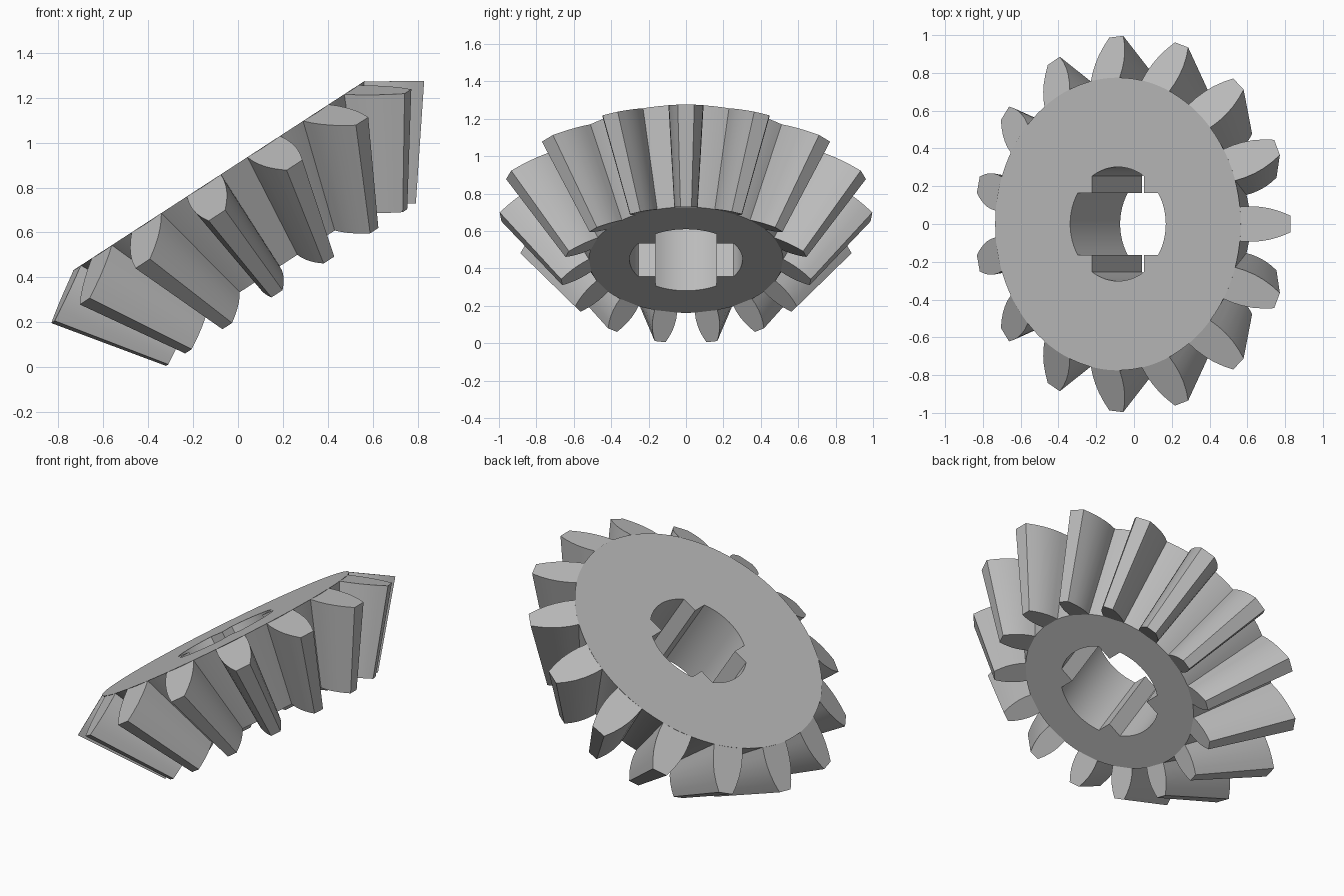
import bpy, bmesh, math
from mathutils import Matrix, Vector

cube = bpy.data.objects.get("Cube")
if cube:
    bpy.data.objects.remove(cube)

TEETH = 15
RIM = 0.775        # radius of the large face
APEX = 1.473       # distance from large face to the cone apex
SHRINK = 0.67      # size of the small end relative to the large end
DEPTH = APEX * (1 - SHRINK)
TILT = Matrix.Translation((-0.085, 0, 0.853)) @ Matrix.Rotation(math.radians(-33), 4, 'Y')

grey = bpy.data.materials.new("light_grey")
grey.use_nodes = True
grey.diffuse_color = (0.5, 0.5, 0.5, 1)
grey.node_tree.nodes["Principled BSDF"].inputs["Base Color"].default_value = (0.5, 0.5, 0.5, 1)


def make_object(name, bm):
    bmesh.ops.recalc_face_normals(bm, faces=bm.faces)
    mesh = bpy.data.meshes.new(name)
    bm.to_mesh(mesh)
    bm.free()
    mesh.materials.append(grey)
    obj = bpy.data.objects.new(name, mesh)
    bpy.context.collection.objects.link(obj)
    obj.matrix_world = TILT
    return obj


def loft(bm, top, bottom):
    """Closed solid between two matching outlines."""
    a = [bm.verts.new(p) for p in top]
    b = [bm.verts.new(p) for p in bottom]
    bm.faces.new(a)
    bm.faces.new(b[::-1])
    for i in range(len(a)):
        j = (i + 1) % len(a)
        bm.faces.new((a[i], b[i], b[j], a[j]))


def activate(obj):
    bpy.ops.object.select_all(action='DESELECT')
    obj.select_set(True)
    bpy.context.view_layer.objects.active = obj


def ring(radius, z, count=96):
    return [(radius * math.cos(math.tau * i / count),
             radius * math.sin(math.tau * i / count), z) for i in range(count)]


# Conical body
bm = bmesh.new()
loft(bm, ring(RIM, 0), ring(RIM * SHRINK, -DEPTH))
body = make_object("gear_body", bm)

# Cross-shaped axle hole with rounded arm ends
HOLE, ARM = 0.302, 0.163
half = math.asin(ARM / HOLE)
outline = []
for k in range(4):
    turn = k * math.pi / 2
    for i in range(13):
        a = turn - half + 2 * half * i / 12
        outline.append((HOLE * math.cos(a), HOLE * math.sin(a)))
    corner = turn + math.pi / 4
    outline.append((ARM * math.sqrt(2) * math.cos(corner), ARM * math.sqrt(2) * math.sin(corner)))
bm = bmesh.new()
loft(bm, [(x, y, 0.2) for x, y in outline], [(x, y, -DEPTH - 0.2) for x, y in outline])
cutter = make_object("axle_hole_cutter", bm)
cutter.hide_render = True

cut = body.modifiers.new("axle_hole", 'BOOLEAN')
cut.operation = 'DIFFERENCE'
cut.solver = 'EXACT'
cut.object = cutter
activate(body)
bpy.ops.object.modifier_apply(modifier=cut.name)
bpy.data.objects.remove(cutter)

# Tapered teeth: flank half-widths from root to tip
FLANK = [(0, 0.091), (0.2, 0.094), (0.4, 0.091), (0.6, 0.082), (0.8, 0.066), (1, 0.044)]
side = []
for t, w in FLANK:
    root = math.sqrt(RIM ** 2 - w ** 2)
    side.append(Vector((root + (0.997 - root) * t, w, -0.144 * t)))
big = side + [Vector((p.x, -p.y, p.z)) for p in reversed(side)]
apex = Vector((0, 0, -APEX))
small = [apex + (p - apex) * SHRINK for p in big]
# Roots are sunk into the body
w = FLANK[0][1]
big += [Vector((0.73, -w, -0.02)), Vector((0.73, w, -0.02))]
small += [Vector((0.49, -w * SHRINK, 0.02 - DEPTH)), Vector((0.49, w * SHRINK, 0.02 - DEPTH))]
bm = bmesh.new()
for k in range(TEETH):
    spin = Matrix.Rotation(math.tau * k / TEETH, 3, 'Z')
    loft(bm, [spin @ p for p in big], [spin @ p for p in small])
teeth = make_object("gear_teeth", bm)

for obj in (body, teeth):
    activate(obj)
    bpy.ops.object.shade_smooth_by_angle(angle=math.radians(30))
